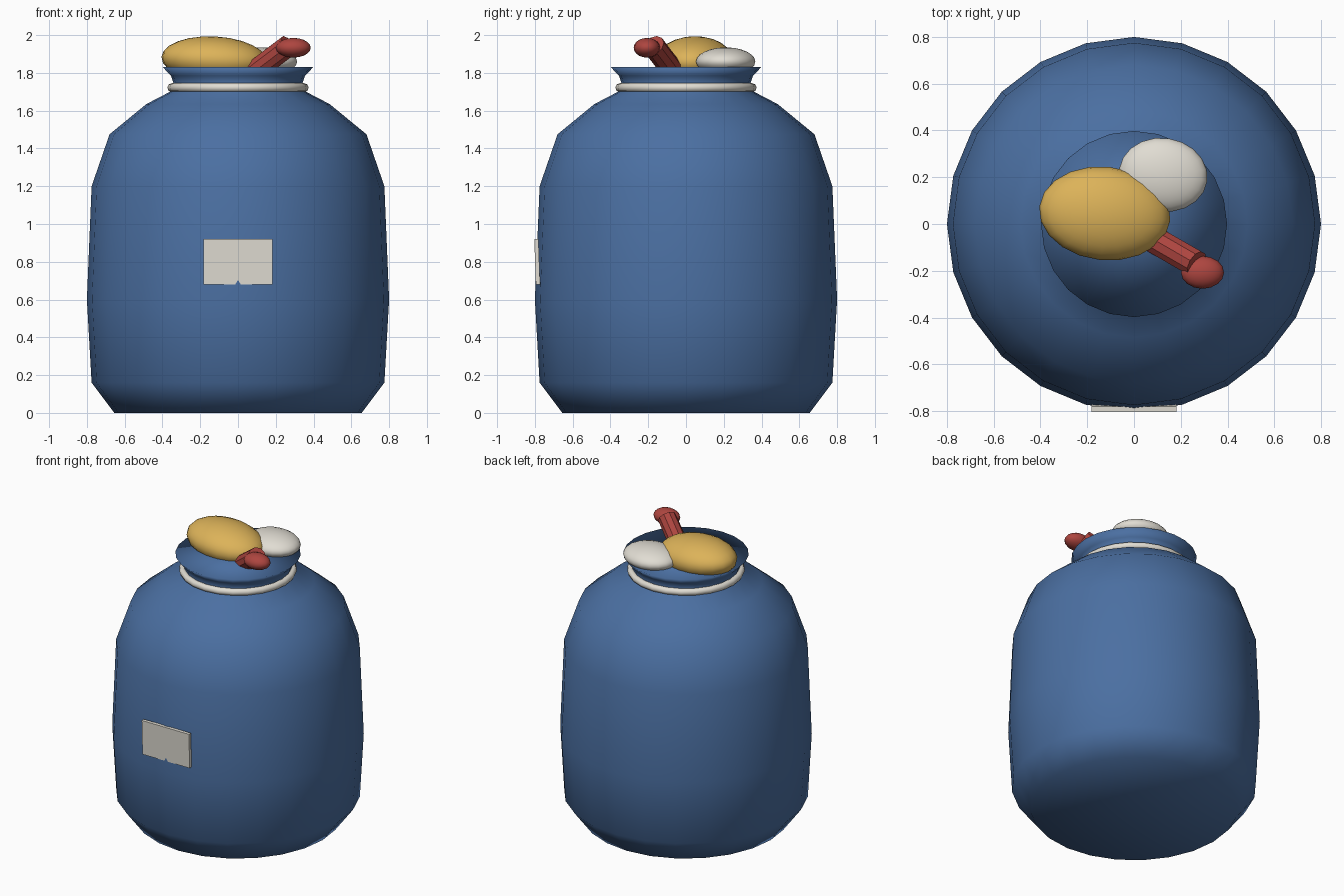
import bpy, math
from mathutils import Vector

if "Cube" in bpy.data.objects:
    bpy.data.objects.remove(bpy.data.objects["Cube"])

def material(name, rgb):
    m = bpy.data.materials.new(name)
    m.diffuse_color = (*rgb, 1)
    m.use_nodes = True
    m.node_tree.nodes["Principled BSDF"].inputs["Base Color"].default_value = m.diffuse_color
    return m

BLUE = material("blue_cloth", (0.07, 0.16, 0.36))
CREAM = material("cream", (0.75, 0.72, 0.65))
GOLD = material("bread_gold", (0.72, 0.45, 0.10))
RED = material("red", (0.42, 0.06, 0.05))

def finish(name, mat, smooth=True):
    o = bpy.context.object
    o.name = name
    o.data.materials.append(mat)
    for p in o.data.polygons:
        p.use_smooth = smooth
    return o

def lathe(name, profile, n, mat):
    """Closed, capped surface of revolution about z."""
    verts = [(r * math.cos(2 * math.pi * i / n), r * math.sin(2 * math.pi * i / n), z)
             for r, z in profile for i in range(n)]
    faces = [(k * n + i, k * n + (i + 1) % n, (k + 1) * n + (i + 1) % n, (k + 1) * n + i)
             for k in range(len(profile) - 1) for i in range(n)]
    lo, hi = len(verts), len(verts) + 1
    verts += [(0, 0, profile[0][1]), (0, 0, profile[-1][1])]
    top = (len(profile) - 1) * n
    for i in range(n):
        j = (i + 1) % n
        faces += [(lo, j, i), (hi, top + i, top + j)]
    me = bpy.data.meshes.new(name)
    me.from_pydata(verts, [], faces)
    o = bpy.data.objects.new(name, me)
    bpy.context.collection.objects.link(o)
    bpy.context.view_layer.objects.active = o
    return finish(name, mat)

def ellipsoid(name, loc, radii, mat, rot=(0, 0, 0), seg=20, rings=12):
    bpy.ops.mesh.primitive_uv_sphere_add(segments=seg, ring_count=rings, location=loc,
                                         rotation=[math.radians(a) for a in rot])
    bpy.context.object.scale = radii
    return finish(name, mat)

# sack body with gathered neck and flared, filled mouth
lathe("sack_body", [(0.655, 0), (0.775, 0.16), (0.80, 0.60), (0.775, 1.20), (0.68, 1.475),
                    (0.485, 1.635), (0.36, 1.70), (0.34, 1.74), (0.355, 1.785),
                    (0.398, 1.83)], 24, BLUE)

# cord tied round the neck
bpy.ops.mesh.primitive_torus_add(major_radius=0.35, minor_radius=0.024, major_segments=24,
                                 minor_segments=8, location=(0, 0, 1.722))
finish("neck_cord", CREAM)

# cloth patch on the front
bpy.ops.mesh.primitive_cube_add(size=1, location=(0, -0.788, 0.80),
                                rotation=(math.radians(2), 0, 0))
bpy.context.object.scale = (0.365, 0.022, 0.24)
finish("front_patch", CREAM, False)

# goods sticking out of the mouth
ellipsoid("bread_loaf", (-0.125, 0.045, 1.87), (0.282, 0.20, 0.123), GOLD, (0, 3, -6))
ellipsoid("round_cheese", (0.125, 0.21, 1.86), (0.19, 0.158, 0.075), CREAM, (0, 0, -8))

# red stick with a rounded knob
a, b = Vector((0.03, -0.035, 1.765)), Vector((0.268, -0.172, 1.945))
d = b - a
bpy.ops.mesh.primitive_cylinder_add(vertices=10, radius=0.06, depth=d.length, location=(a + b) / 2,
                                    rotation=d.to_track_quat('Z', 'Y').to_euler())
finish("red_stick", RED, False)
ellipsoid("stick_knob", (0.293, -0.207, 1.933), (0.092, 0.07, 0.052), RED, seg=16, rings=10)
